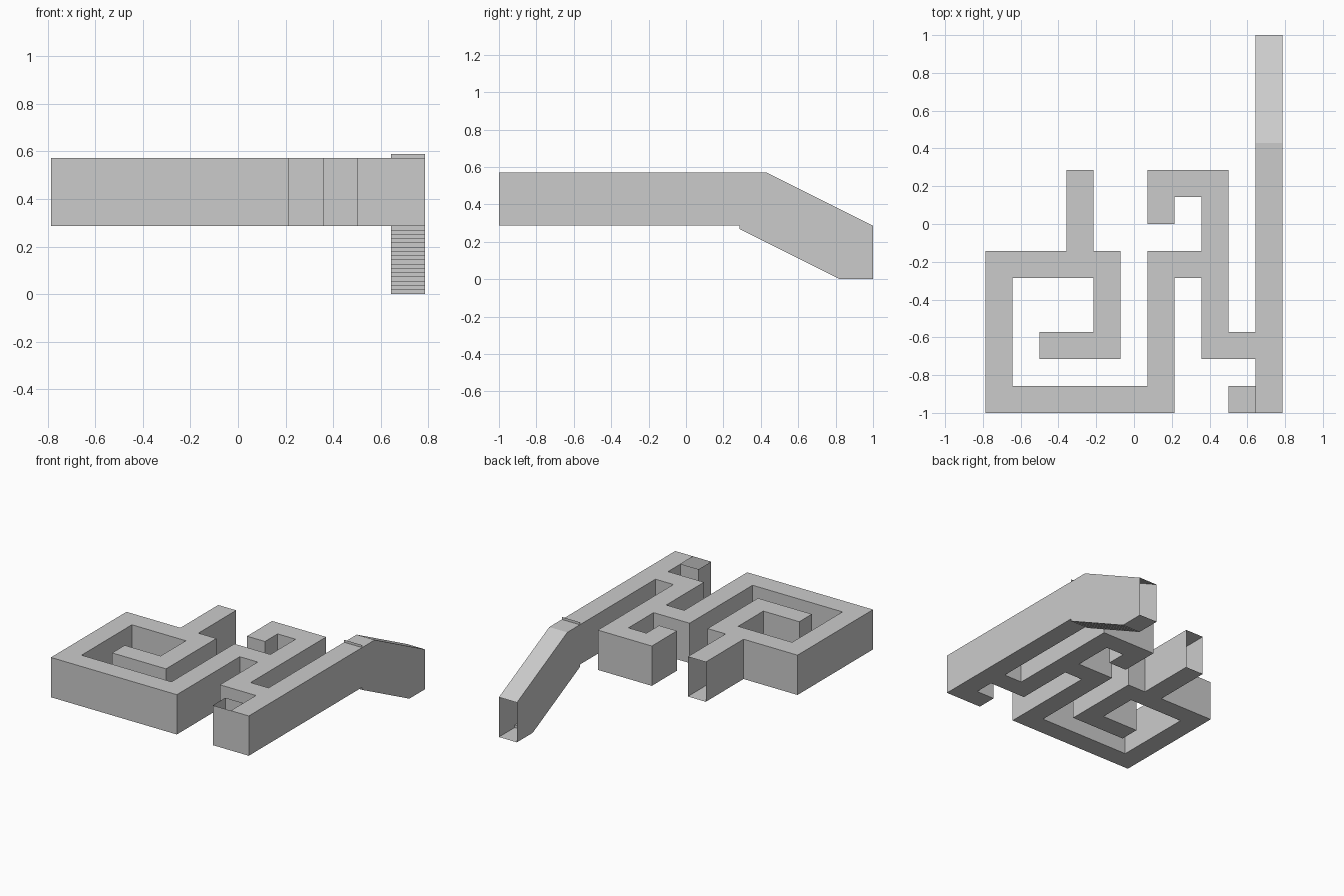
import bpy
import bmesh

if "Cube" in bpy.data.objects:
    bpy.data.objects.remove(bpy.data.objects["Cube"], do_unlink=True)

U = 1 / 7            # corridor width
X0, Y0 = -5.5, -7    # front corner of the floor plan, in corridor widths
FLOOR, ROOF = 2, 4

grey = bpy.data.materials.new("plain grey")
grey.use_nodes = True
colour = (0.6, 0.6, 0.6, 1)
grey.diffuse_color = colour
grey.node_tree.nodes["Principled BSDF"].inputs["Base Color"].default_value = colour


def build(name, polygons):
    """Make a thin-walled object from polygons given in corridor widths."""
    bm = bmesh.new()
    for poly in polygons:
        bm.faces.new([bm.verts.new([c * U for c in p]) for p in poly])
    bmesh.ops.remove_doubles(bm, verts=bm.verts[:], dist=0.0005)
    bmesh.ops.recalc_face_normals(bm, faces=bm.faces[:])
    mesh = bpy.data.meshes.new(name)
    bm.to_mesh(mesh)
    bm.free()
    mesh.materials.append(grey)
    obj = bpy.data.objects.new(name, mesh)
    bpy.context.collection.objects.link(obj)
    return obj


def strip(path, x0, x1):
    """Faces spanning x0..x1 along a path of (y, z) points."""
    return [[(x0, *a), (x1, *a), (x1, *b), (x0, *b)]
            for a, b in zip(path, path[1:])]


def run(c0, c1, r0, r1):
    """Grid cells of a straight corridor, inclusive columns and rows."""
    return {(c, r) for c in range(c0, c1 + 1) for r in range(r0, r1 + 1)}


# Floor plan
spiral = (run(0, 0, 0, 5) | run(0, 6, 0, 0) | run(0, 4, 5, 5)
          | run(4, 4, 2, 5) | run(2, 4, 2, 2) | run(3, 3, 6, 8))
winding = (run(6, 6, 0, 5) | run(6, 8, 5, 5) | run(8, 8, 2, 8)
           | run(6, 8, 8, 8) | run(6, 6, 7, 8) | run(8, 9, 2, 2))
long_hall = run(10, 10, 0, 8)
alcove = {(9, 0)}
cells = spiral | winding | long_hall | alcove

# Passages left open at the end
open_sides = {((3, 8), (0, 1)), ((10, 8), (0, 1))}


def corridor_faces(part):
    faces = []
    for c, r in sorted(part):
        x, y = X0 + c, Y0 + r
        corners = [(x, y), (x + 1, y), (x + 1, y + 1), (x, y + 1)]
        faces.append([(*p, FLOOR) for p in corners])
        if (c, r) not in alcove:
            faces.append([(*p, ROOF) for p in corners])
        for i, (dx, dy) in enumerate([(0, -1), (1, 0), (0, 1), (-1, 0)]):
            if (c + dx, r + dy) in cells or ((c, r), (dx, dy)) in open_sides:
                continue
            a, b = corners[i], corners[(i + 1) % 4]
            faces.append([(*a, FLOOR), (*b, FLOOR), (*b, ROOF), (*a, ROOF)])
    return faces


build("maze_corridors", corridor_faces(cells))

# Descending passage at the back
left, right = 4.5, 5.5
roof_line = [(2, ROOF), (3, ROOF), (7, 2)]
wall = roof_line + [(7, 0), (5.75, 0), (2, 1.875)]
build("ramp_roof", strip(roof_line, left, right))
for name, x in (("ramp_right_wall", left), ("ramp_left_wall", right)):
    build(name, [[(x, *p) for p in wall]])

# Stairs inside the passage
steps = 16
rise, tread = FLOOR / steps, 0.25
stairs = [(2, FLOOR)]
for i in range(steps):
    y, z = 2 + i * tread, FLOOR - (i + 1) * rise
    stairs += [(y, z), (y + tread if i < steps - 1 else 7, z)]
build("ramp_stairs", strip(stairs, left, right))

# Low upright lip on the roof above the first stair
build("roof_lip", strip([(2, ROOF), (2, ROOF + rise)], left, right))
